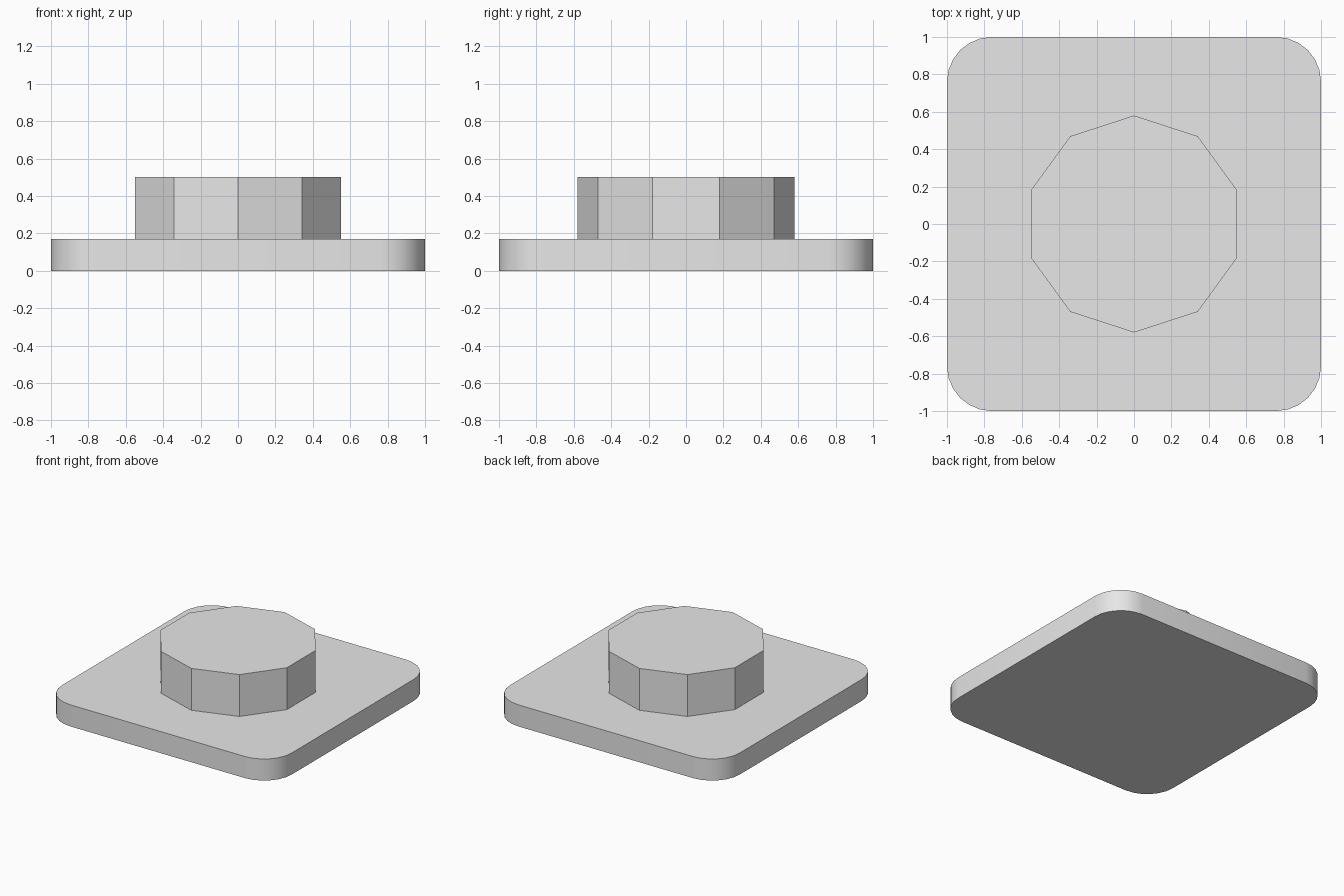
import bpy, bmesh, math

cube = bpy.data.objects.get("Cube")
if cube:
    bpy.data.objects.remove(cube, do_unlink=True)

BASE_TOP, KNOB_TOP = 0.17, 0.5
CORNER, CORNER_STEPS = 0.24, 6
KNOB_RADIUS, KNOB_SIDES = 0.58, 10

grey = bpy.data.materials.new("light grey")
grey.use_nodes = True
colour = (0.8, 0.8, 0.8, 1)
grey.diffuse_color = colour
grey.node_tree.nodes["Principled BSDF"].inputs["Base Color"].default_value = colour


def prism(name, outline, bottom, top):
    """Extrude a flat outline upward into a closed solid."""
    bm = bmesh.new()
    face = bm.faces.new([bm.verts.new((x, y, bottom)) for x, y in outline])
    raised = bmesh.ops.extrude_face_region(bm, geom=[face], use_keep_orig=True)["geom"]
    verts = [v for v in raised if isinstance(v, bmesh.types.BMVert)]
    bmesh.ops.translate(bm, verts=verts, vec=(0, 0, top - bottom))
    bmesh.ops.recalc_face_normals(bm, faces=bm.faces)
    mesh = bpy.data.meshes.new(name)
    bm.to_mesh(mesh)
    bm.free()
    mesh.materials.append(grey)
    obj = bpy.data.objects.new(name, mesh)
    bpy.context.collection.objects.link(obj)
    return obj


def arc(cx, cy, radius, start, sweep, count, steps):
    angles = [start + sweep * i / steps for i in range(count)]
    return [(cx + radius * math.cos(a), cy + radius * math.sin(a)) for a in angles]


# Square base plate with rounded corners
inner = 1 - CORNER
plate = []
for i, (sx, sy) in enumerate([(1, 1), (-1, 1), (-1, -1), (1, -1)]):
    plate += arc(sx * inner, sy * inner, CORNER, i * math.pi / 2,
                 math.pi / 2, CORNER_STEPS + 1, CORNER_STEPS)
base = prism("base_plate", plate, 0, BASE_TOP)

# Smooth the rounded corners, keep the rims sharp
bpy.ops.object.select_all(action="DESELECT")
base.select_set(True)
bpy.context.view_layer.objects.active = base
bpy.ops.object.shade_smooth_by_angle(angle=math.radians(30))

# Ten-sided knob with a corner pointing to the back
knob = arc(0, 0, KNOB_RADIUS, math.pi / 2, 2 * math.pi, KNOB_SIDES, KNOB_SIDES)
prism("knob", knob, BASE_TOP, KNOB_TOP)
